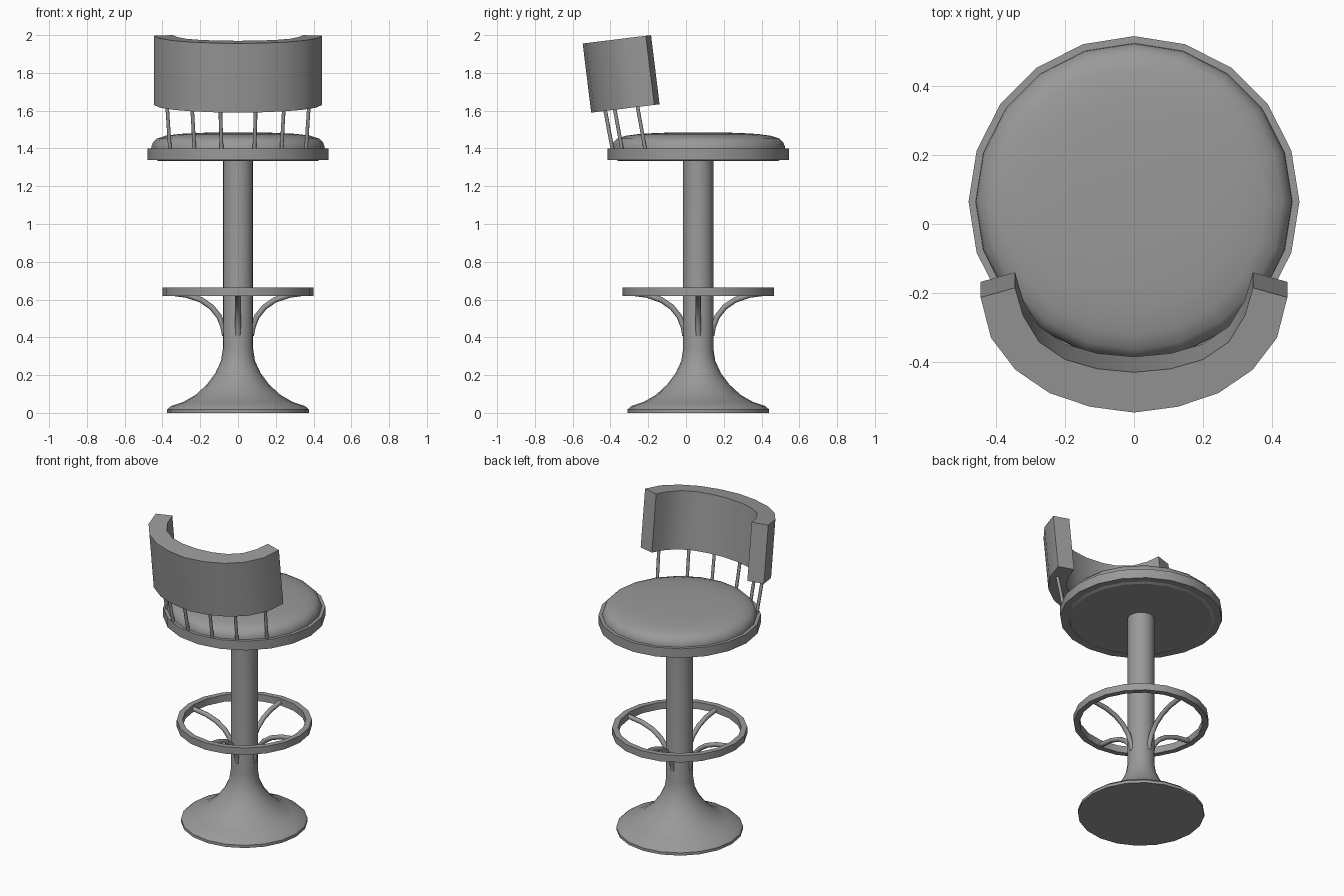
import bpy, bmesh, math
from mathutils import Vector, Matrix

if "Cube" in bpy.data.objects:
    bpy.data.objects.remove(bpy.data.objects["Cube"])

AXIS_Y = 0.065
SIDES = 20

grey = bpy.data.materials.new("mid grey")
grey.use_nodes = True
grey.diffuse_color = (0.32, 0.32, 0.32, 1)
grey.node_tree.nodes["Principled BSDF"].inputs["Base Color"].default_value = (0.32, 0.32, 0.32, 1)


def finish(name, bm, angle=35):
    """Turn a bmesh into a named, shaded object."""
    bmesh.ops.recalc_face_normals(bm, faces=bm.faces)
    mesh = bpy.data.meshes.new(name)
    bm.to_mesh(mesh)
    bm.free()
    mesh.materials.append(grey)
    obj = bpy.data.objects.new(name, mesh)
    bpy.context.collection.objects.link(obj)
    bpy.ops.object.select_all(action='DESELECT')
    obj.select_set(True)
    bpy.context.view_layer.objects.active = obj
    bpy.ops.object.shade_smooth_by_angle(angle=math.radians(angle))
    return obj


def lathe(name, profile, closed=False, angle=35):
    """Spin (radius, z) points round the stool's upright axis."""
    bm = bmesh.new()
    verts = [bm.verts.new((0, AXIS_Y + r, z)) for r, z in profile]
    pairs = list(zip(verts, verts[1:]))
    if closed:
        pairs.append((verts[-1], verts[0]))
    edges = [bm.edges.new(p) for p in pairs]
    bmesh.ops.spin(bm, geom=verts + edges, cent=(0, AXIS_Y, 0), axis=(0, 0, 1),
                   angle=math.tau, steps=SIDES)
    bmesh.ops.remove_doubles(bm, verts=bm.verts, dist=0.0005)
    return finish(name, bm, angle)


def tube(name, points, radius, sides=8):
    """Sweep a round section along a path."""
    bm = bmesh.new()
    pts = [Vector(p) for p in points]
    rings = []
    for i, p in enumerate(pts):
        along = pts[min(i + 1, len(pts) - 1)] - pts[max(i - 1, 0)]
        turn = along.to_track_quat('Z', 'Y')
        rings.append([bm.verts.new(p + turn @ Vector((radius * math.cos(a), radius * math.sin(a), 0)))
                      for a in (math.tau * k / sides for k in range(sides))])
    for a, b in zip(rings, rings[1:]):
        for k in range(sides):
            n = (k + 1) % sides
            bm.faces.new((a[k], a[n], b[n], b[k]))
    bm.faces.new(rings[0])
    bm.faces.new(rings[-1])
    return finish(name, bm, 50)


# Flared base flowing into the column
lathe("base_and_column", [(0, 0), (0.375, 0), (0.375, 0.018), (0.355, 0.036), (0.29, 0.058),
                          (0.225, 0.095), (0.165, 0.15), (0.12, 0.21), (0.09, 0.275),
                          (0.08, 0.34), (0.08, 1.34)])

# Foot ring
lathe("foot_ring", [(0.4, 0.62), (0.4, 0.665), (0.365, 0.665), (0.365, 0.62)], closed=True)

# Curved brackets holding the foot ring
bracket = [(0.07, 0.41), (0.078, 0.455), (0.1, 0.51), (0.14, 0.56), (0.195, 0.598),
           (0.27, 0.624), (0.375, 0.638)]
for i, side in enumerate(("left", "back", "right", "front")):
    spin = Matrix.Rotation(i * math.pi / 2, 3, 'Z')
    tube("bracket_" + side, [spin @ Vector((r, 0, z)) + Vector((0, AXIS_Y, 0)) for r, z in bracket], 0.015)

# Seat rim and cushion
lathe("seat_rim", [(0, 1.333), (0.42, 1.333), (0.435, 1.34), (0.48, 1.34), (0.48, 1.4),
                   (0.44, 1.4)], angle=25)
lathe("seat_cushion", [(0.46, 1.395), (0.458, 1.412), (0.45, 1.432), (0.43, 1.452), (0.385, 1.467),
                       (0.31, 1.477), (0.2, 1.483), (0, 1.484)])

# Backrest: a curved band, leaning back
outer = [(0, -0.547), (0.128, -0.53), (0.246, -0.49), (0.344, -0.423), (0.415, -0.33), (0.445, -0.213)]
inner = [(0, -0.43), (0.107, -0.42), (0.2, -0.393), (0.275, -0.342), (0.322, -0.265), (0.345, -0.185)]


def both_sides(half):
    return [(-x, y) for x, y in reversed(half[1:])] + half


bm = bmesh.new()
lean = Vector((0, 0.045, -0.366))
sections = []
for (ox, oy), (ix, iy) in zip(both_sides(outer), both_sides(inner)):
    top = [Vector((x, y, 2 + (y + 0.185) * 0.123)) for x, y in ((ox, oy), (ix, iy))]
    corners = [top[0], top[1], top[1] + lean, top[0] + lean]
    sections.append([bm.verts.new(c) for c in corners])
for a, b in zip(sections, sections[1:]):
    for k in range(4):
        n = (k + 1) % 4
        bm.faces.new((a[k], a[n], b[n], b[k]))
bm.faces.new(sections[0])
bm.faces.new(sections[-1])
finish("backrest", bm)

# Spindles between seat rim and backrest
spindles = [((0.087, -0.388), (0.095, -0.437)), ((0.23, -0.338), (0.245, -0.385)),
            ((0.36, -0.215), (0.377, -0.262))]
for i, (foot, head) in enumerate(spindles):
    for sign, side in ((1, "left"), (-1, "right")):
        tube(f"spindle_{side}_{i + 1}", [(sign * foot[0], foot[1], 1.39), (sign * head[0], head[1], 1.65)], 0.01)
